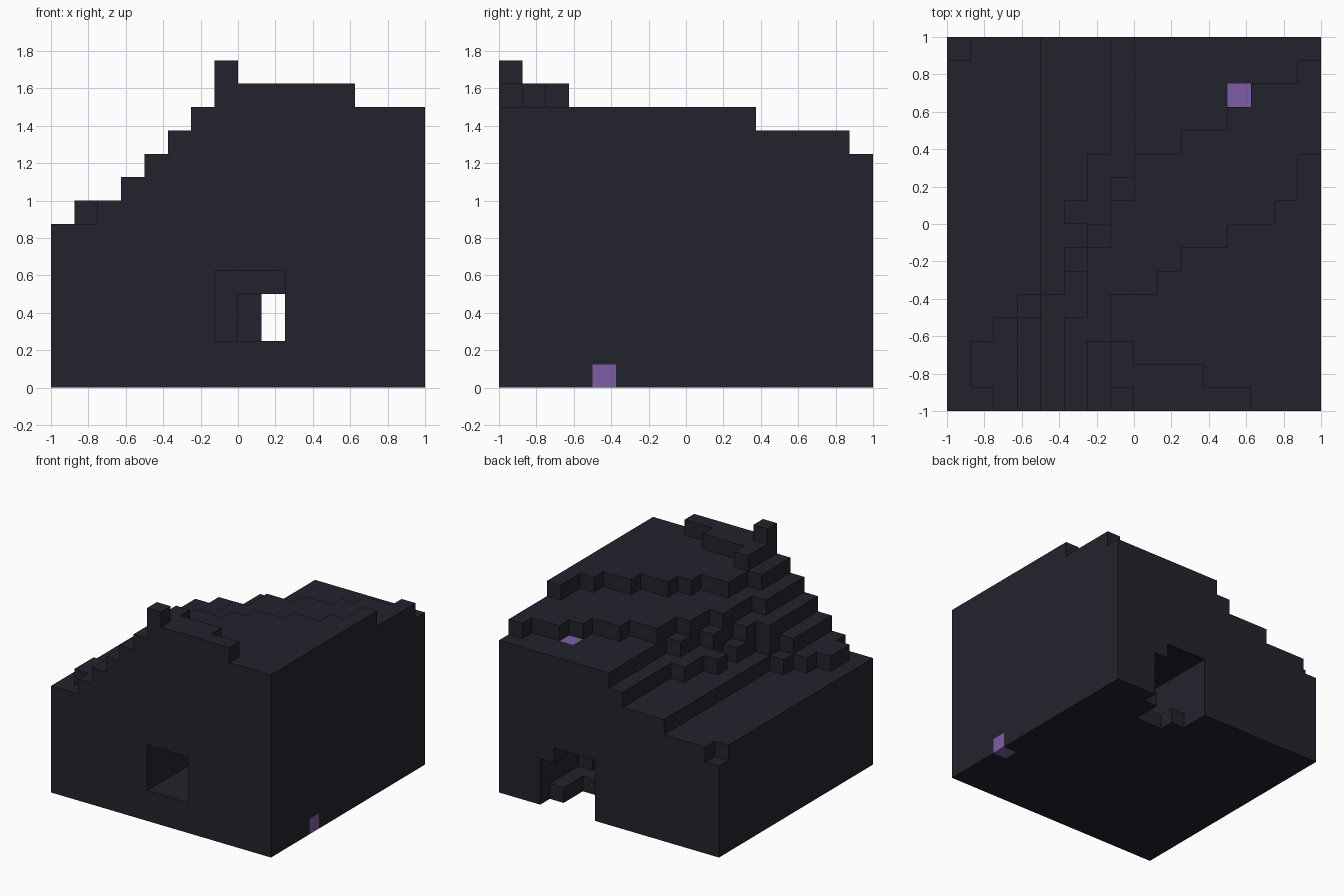
import bpy, bmesh
from mathutils import Vector

cube = bpy.data.objects.get("Cube")
if cube:
    bpy.data.objects.remove(cube, do_unlink=True)

GRID = 16
CELL = 2 / GRID


def material(name, rgb):
    mat = bpy.data.materials.new(name)
    mat.use_nodes = True
    mat.diffuse_color = (*rgb, 1)
    mat.node_tree.nodes["Principled BSDF"].inputs["Base Color"].default_value = (*rgb, 1)
    return mat


def block(x, y, z):
    """Cells inside three half-open index ranges."""
    return {(i, j, k) for i in range(*x) for j in range(*y) for k in range(*z)}


def terrace(level, runs):
    """One layer of cells; each run is (row count, first column[, end column])."""
    cells, row = set(), 0
    for count, first, *end in runs:
        last = end[0] if end else GRID
        cells |= block((first, last), (row, row + count), (level, level + 1))
        row += count
    return cells


def build(name, cells, solid, mat):
    """Skin a group of cells, leaving out faces shared with other solid cells."""
    bm = bmesh.new()
    for cell in sorted(cells):
        for axis in range(3):
            for side in (0, 1):
                step = [0, 0, 0]
                step[axis] = 2 * side - 1
                if tuple(c + s for c, s in zip(cell, step)) in solid:
                    continue
                corner = Vector(cell)
                corner[axis] += side
                u, v = Vector(), Vector()
                u[(axis + 1) % 3] = 1
                v[(axis + 2) % 3] = 1
                loop = [corner, corner + u, corner + u + v, corner + v]
                if not side:
                    loop.reverse()
                bm.faces.new([bm.verts.new(p * CELL - Vector((1, 1, 0))) for p in loop])
    bmesh.ops.remove_doubles(bm, verts=bm.verts, dist=CELL / 100)
    mesh = bpy.data.meshes.new(name)
    bm.to_mesh(mesh)
    bm.free()
    mesh.materials.append(mat)
    bpy.context.collection.objects.link(bpy.data.objects.new(name, mesh))


stone = material("dark stone", (0.0165, 0.0165, 0.026))
purple = material("purple crystal", (0.21, 0.11, 0.39))

# Passage from the raised front window down to the open-floored back mouth
tunnel = block((7, 10), (0, 6), (2, 5))
tunnel |= block((8, 11), (6, 10), (2, 4))
tunnel |= block((9, 12), (10, GRID), (1, 4))
tunnel |= block((12, 13), (12, GRID), (1, 3))
tunnel |= block((10, 12), (13, 14), (0, 1))
tunnel |= block((9, 12), (14, GRID), (0, 1))
tunnel |= block((12, 13), (15, GRID), (0, 1))

# Stone body and the stepped terraces stacked on it, front row first
parts = {
    "rock_body": block((0, GRID), (0, GRID), (0, 6)) - tunnel,
    "terrace_base": terrace(6, [(15, 0), (1, 1)]),
    "terrace_lowest": terrace(7, [(1, 2), (2, 1), (1, 2), (1, 3), (11, 4)]),
    "terrace_low": terrace(8, [(4, 3), (1, 4), (2, 5), (1, 6), (1, 5), (2, 6), (5, 7)]),
    "terrace_middle": terrace(9, [(5, 4), (1, 5), (2, 6), (2, 7), (6, 8)]),
    "terrace_high": terrace(10, [(4, 5), (3, 6), (2, 7), (2, 8), (1, 10), (1, 12),
                                 (1, 13), (1, 15)]),
    "terrace_upper": terrace(11, [(3, 6), (2, 7), (1, 9), (1, 10), (1, 12), (1, 14),
                                  (2, 15)]),
    "terrace_top": terrace(12, [(1, 7, 13), (1, 7, 11), (1, 7, 8)]),
    "peak": block((7, 8), (0, 1), (13, 14)),
}
# Single crystal blocks embedded in the surface
crystals = {
    "side_crystal": {(15, 4, 0)},
    "top_crystal": {(12, 13, 9)},
}

solid = set().union(*parts.values())
embedded = set().union(*crystals.values())
for name, cells in parts.items():
    build(name, cells - embedded, solid, stone)
for name, cells in crystals.items():
    build(name, cells, solid, purple)
